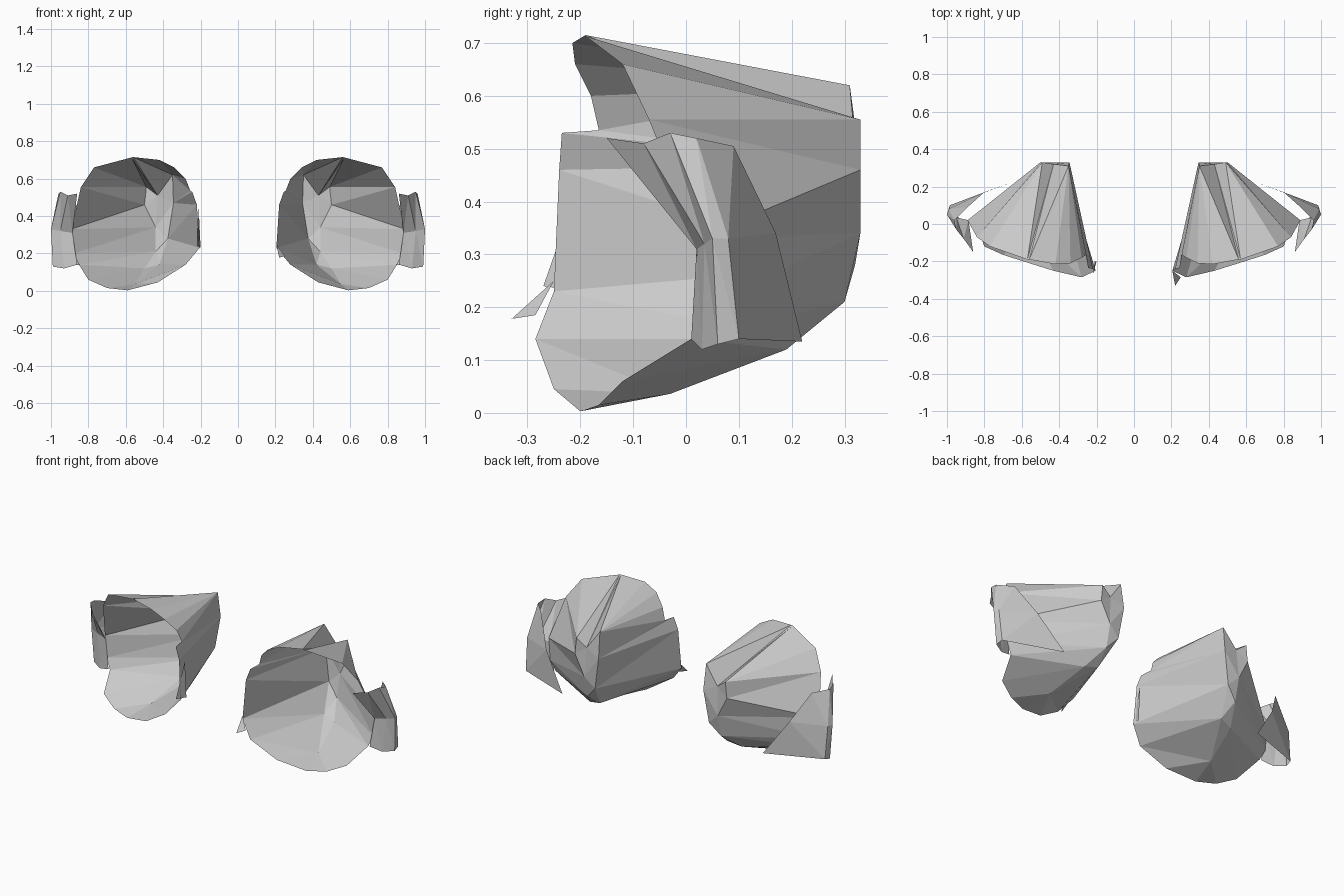
import bpy, bmesh

# Closed back end of the cup (right side, clockwise from the top)
BACK = [(.35, .31, .62), (.43, .32, .51), (.49, .33, .555), (.50, .33, .46),
        (.44, .33, .34), (.44, .30, .21), (.50, .19, .12), (.55, -.03, .036),
        (.42, .21, .14), (.375, .32, .28), (.345, .33, .47)]

# Open front rim: point, index of the back point it runs to
RIM = [((.56, -.19, .715), 0), ((.57, -.19, .713), 1), ((.77, -.12, .66), 2),
       ((.84, -.07, .555), 2), ((.89, .02, .33), 3), ((.88, .02, .20), 4),
       ((.85, .01, .14), 5), ((.80, -.12, .06), 6), ((.70, -.165, .015), 7),
       ((.59, -.20, .003), 7), ((.43, -.25, .045), 7), ((.28, -.285, .14), 8),
       ((.205, -.25, .23), 9), ((.22, -.24, .46), 10), ((.245, -.235, .53), 10),
       ((.255, -.165, .535), 10), ((.28, -.18, .60), 0), ((.34, -.21, .66), 0),
       ((.42, -.215, .70), 0)]

# Outer flap: columns running from top to bottom
FLAP = [[(.86, -.15, .52), (.885, .02, .31), (.86, .01, .14)],
        [(.91, -.08, .51), (.95, .035, .32), (.93, .03, .12)],
        [(.95, -.03, .53), (1.0, .05, .33), (.99, .06, .13)],
        [(.96, .02, .52), (.99, .08, .33), (.985, .10, .14)],
        [(.89, .09, .505), (.80, .17, .34), (.66, .22, .135)]]


def make(name, faces, side):
    """Build a flat-faced object from faces given as point lists."""
    bm = bmesh.new()
    for pts in faces:
        clean = [p for i, p in enumerate(pts) if p not in pts[:i]]
        bm.faces.new([bm.verts.new((side * x, y, z)) for x, y, z in clean])
    bmesh.ops.remove_doubles(bm, verts=bm.verts, dist=0.0005)
    big = [f for f in bm.faces if len(f.verts) > 3]
    bmesh.ops.triangulate(bm, faces=big)
    bmesh.ops.recalc_face_normals(bm, faces=bm.faces)
    me = bpy.data.meshes.new(name)
    bm.to_mesh(me)
    bm.free()
    bpy.context.collection.objects.link(bpy.data.objects.new(name, me))


for label, side in (("right", 1), ("left", -1)):
    # Cup wall and back cap
    walls = []
    for i, (p, a) in enumerate(RIM):
        q, b = RIM[(i + 1) % len(RIM)]
        walls.append([p, q, BACK[b], BACK[a]])
    cap = [BACK[:7] + BACK[8:], BACK[6:9]]
    make(label + "_cup", walls + cap, side)

    # Outer flap
    strips = [[a[k], b[k], b[k + 1], a[k + 1]]
              for a, b in zip(FLAP, FLAP[1:]) for k in range(2)]
    make(label + "_flap", strips, side)

# Small loose points on the inner rims
make("right_rim_point", [[(.205, -.25, .25), (.22, -.33, .178), (.25, -.285, .185)]], 1)
make("left_rim_point", [[(.21, -.20, .44), (.20, -.20, .23), (.22, -.27, .24)]], -1)
